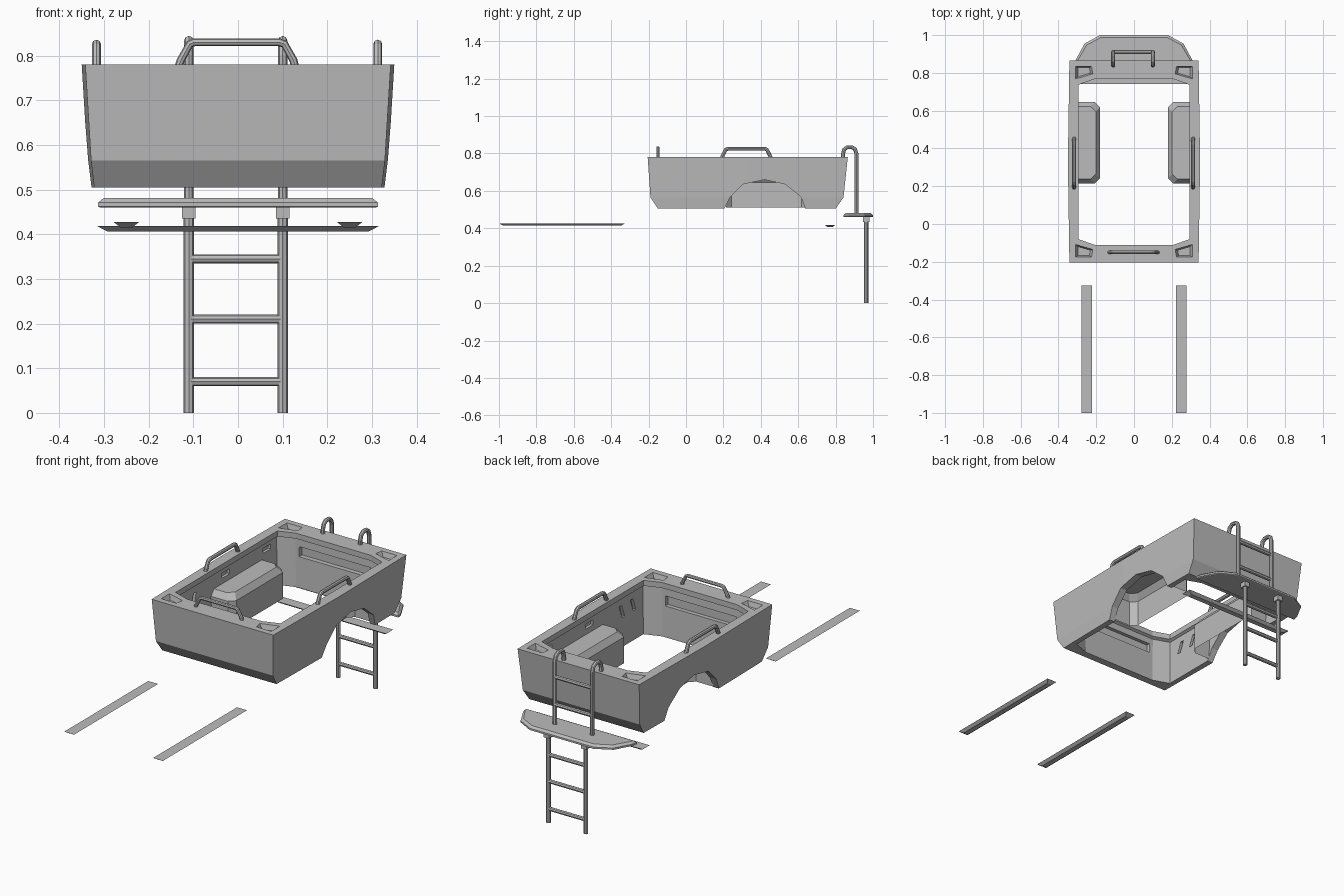
import bpy, bmesh
from mathutils import Vector

cube = bpy.data.objects.get("Cube")
if cube:
    bpy.data.objects.remove(cube)

GREY = (0.5, 0.5, 0.5, 1)
grey = bpy.data.materials.new("plain grey")
grey.use_nodes = True
grey.diffuse_color = GREY
grey.node_tree.nodes["Principled BSDF"].inputs["Base Color"].default_value = GREY


def finish(name, bm, fix=True):
    if fix:
        bmesh.ops.recalc_face_normals(bm, faces=bm.faces)
    mesh = bpy.data.meshes.new(name)
    bm.to_mesh(mesh)
    bm.free()
    mesh.materials.append(grey)
    ob = bpy.data.objects.new(name, mesh)
    bpy.context.collection.objects.link(ob)
    return ob


def loft(bm, rings):
    """Closed solid through matching rings of points."""
    loops = [[bm.verts.new(p) for p in ring] for ring in rings]
    n = len(loops[0])
    for a, b in zip(loops, loops[1:]):
        for i in range(n):
            j = (i + 1) % n
            bm.faces.new((a[i], a[j], b[j], b[i]))
    bm.faces.new(loops[0][::-1])
    bm.faces.new(loops[-1])


def ring(points, z):
    return [(x, y, z) for x, y in points]


def box(bm, lo, hi):
    corners = [(lo[0], lo[1]), (hi[0], lo[1]), (hi[0], hi[1]), (lo[0], hi[1])]
    loft(bm, [ring(corners, lo[2]), ring(corners, hi[2])])


def tube(name, points, radius):
    """Faceted bar along a path."""
    curve = bpy.data.curves.new(name, "CURVE")
    curve.dimensions = "3D"
    curve.bevel_depth = radius
    curve.bevel_resolution = 2
    curve.use_fill_caps = True
    spline = curve.splines.new("POLY")
    spline.use_smooth = False
    spline.points.add(len(points) - 1)
    for p, co in zip(spline.points, points):
        p.co = (*co, 1)
    temp = bpy.data.objects.new(name, curve)
    bpy.context.collection.objects.link(temp)
    bpy.context.view_layer.update()
    mesh = bpy.data.meshes.new_from_object(temp.evaluated_get(bpy.context.evaluated_depsgraph_get()))
    bpy.data.objects.remove(temp)
    mesh.materials.clear()
    mesh.materials.append(grey)
    bpy.context.collection.objects.link(bpy.data.objects.new(name, mesh))


def cut(target, cutter):
    """Subtract the cutter and bake the result."""
    mod = target.modifiers.new("cut", "BOOLEAN")
    mod.operation = "DIFFERENCE"
    mod.solver = "EXACT"
    mod.object = cutter
    bpy.context.view_layer.update()
    mesh = bpy.data.meshes.new_from_object(target.evaluated_get(bpy.context.evaluated_depsgraph_get()))
    target.modifiers.clear()
    target.data = mesh
    bpy.data.objects.remove(cutter)


# Tub body: tapered outside with a slight bulge along the sides
MID = 0.33


def outside(x, y0, y1, z):
    return ring([(-x, y0), (x, y0), (x + 0.008, MID), (x, y1), (-x, y1), (-x - 0.008, MID)], z)


bm = bmesh.new()
loft(bm, [outside(0.322, -0.15, 0.80, 0.505), outside(0.329, -0.19, 0.842, 0.565),
          outside(0.342, -0.205, 0.865, 0.78)])
tub = finish("tub_body", bm)


# Opening with chamfered corners and an overhanging lip
def opening(g, z):
    x, y0, y1, c, d = 0.295 + g, -0.11 - g, 0.767 + g, 0.085, 0.03
    return ring([(-x + c, y0), (x - c, y0), (x, y0 + d), (x, y1 - d),
                 (x - c, y1), (-x + c, y1), (-x, y1 - d), (-x, y0 + d)], z)


bm = bmesh.new()
loft(bm, [opening(0, 0.45), opening(0.002, 0.52), opening(0.013, 0.745),
          opening(0, 0.752), opening(0, 0.85)])
cut(tub, finish("opening_cutter", bm))

# Wheel arches, rim pockets and wall recesses
bm = bmesh.new()
arch = [(0.19, 0.45), (0.205, 0.505), (0.235, 0.565), (0.305, 0.635), (0.42, 0.66),
        (0.53, 0.635), (0.615, 0.567), (0.638, 0.505), (0.65, 0.45)]
loft(bm, [[(x, y, z) for y, z in arch] for x in (-0.5, 0.5)])
pocket = [(0.31, 0.835), (0.225, 0.835), (0.218, 0.795), (0.31, 0.768)]
for sx in (-1, 1):
    for sy in (-1, 1):
        outline = [(sx * x, MID + sy * (y - MID)) for x, y in pocket]
        cx = sum(p[0] for p in outline) / 4
        cy = sum(p[1] for p in outline) / 4
        small = [(cx + (x - cx) * 0.72, cy + (y - cy) * 0.72) for x, y in outline]
        loft(bm, [ring(small, 0.755), ring(outline, 0.78), ring(outline, 0.80)])
    for y in (0.34, 0.67):
        a, b = sorted((sx * 0.28, sx * 0.32))
        box(bm, (a, y - 0.03, 0.70), (b, y + 0.03, 0.725))
    for y in (-0.03, 0.06):
        loft(bm, [[(x, y, 0.65), (x, y + 0.02, 0.65), (x, y + 0.04, 0.71), (x, y + 0.02, 0.71)]
                  for x in (sx * 0.28, sx * 0.32)])
box(bm, (-0.2, -0.14, 0.66), (0.2, -0.08, 0.71))
box(bm, (-0.2, 0.74, 0.66), (0.2, 0.80, 0.71))
cut(tub, finish("detail_cutter", bm))

# Wheel boxes: chamfered covers, open below and towards the arches
for side, sx in (("left", 1), ("right", -1)):
    def cover(g, z):
        x, y0, y1, c = 0.18 + g, 0.215 + g, 0.645 - g, 0.028
        return ring([(sx * px, py) for px, py in [(0.302, y0), (x + c, y0), (x, y0 + c),
                                                  (x, y1 - c), (x + c, y1), (0.302, y1)]], z)
    bm = bmesh.new()
    loft(bm, [cover(0, 0.512), cover(0, 0.645), cover(0.022, 0.675)])
    bmesh.ops.recalc_face_normals(bm, faces=bm.faces)
    away = Vector((sx, 0, 0))
    gone = [f for f in bm.faces if f.normal.z < -0.9 or f.normal.dot(away) > 0.9]
    bmesh.ops.delete(bm, geom=gone, context="FACES")
    finish(side + "_wheel_box", bm, fix=False)

# Grab handles
tube("front_handle", [(-0.135, -0.15, 0.77), (-0.128, -0.15, 0.79), (-0.108, -0.15, 0.826),
                      (-0.098, -0.15, 0.83), (0.092, -0.15, 0.83), (0.104, -0.15, 0.826),
                      (0.124, -0.15, 0.79), (0.129, -0.15, 0.77)], 0.009)
for side, x in (("left", 0.313), ("right", -0.317)):
    tube(side + "_handle", [(x, 0.19, 0.77), (x, 0.197, 0.79), (x, 0.212, 0.82), (x, 0.225, 0.826),
                            (x, 0.42, 0.826), (x, 0.433, 0.82), (x, 0.448, 0.79), (x, 0.455, 0.77)], 0.01)

# Rear step with clipped corners and a bevelled top
bm = bmesh.new()


def step(g, z):
    half = [(0.313 - g, 0.842 + g), (0.308 - g, 0.87), (0.262 - g, 0.955 - g * 0.6), (0.18 - g * 0.4, 1.0 - g)]
    return ring(half + [(-x, y) for x, y in reversed(half)], z)


loft(bm, [step(0.004, 0.46), step(0, 0.462), step(0, 0.471), step(0.012, 0.481)])
finish("rear_step", bm)

# Ladder: hooped upper rails, straight lower rails, brackets and rungs
RAILS = (-0.11, 0.1)
for side, x in (("right", RAILS[0]), ("left", RAILS[1])):
    tube(side + "_upper_rail", [(x, 0.84, 0.77), (x, 0.84, 0.80), (x, 0.846, 0.822), (x, 0.862, 0.834),
                                (x, 0.887, 0.834), (x, 0.904, 0.822), (x, 0.911, 0.80), (x, 0.911, 0.475)], 0.0105)
    tube(side + "_lower_rail", [(x, 0.963, 0), (x, 0.963, 0.45)], 0.0115)
    bm = bmesh.new()
    box(bm, (x - 0.015, 0.946, 0.435), (x + 0.015, 0.98, 0.461))
    finish(side + "_rail_bracket", bm)
for i, (y, z) in enumerate([(0.963, 0.07), (0.963, 0.21), (0.963, 0.345), (0.911, 0.58), (0.911, 0.72)]):
    tube("rung_%d" % (i + 1), [(RAILS[0], y, z), (RAILS[1], y, z)], 0.01)


# Thin tapered strips: two front skids and the rear cross strip
def strip(name, x0, x1, y0, y1, z0, z1, tx, ty):
    bm = bmesh.new()
    loft(bm, [ring([(x0 + a, y0 + b), (x1 - a, y0 + b), (x1 - a, y1 - b), (x0 + a, y1 - b)], z)
              for a, b, z in ((tx, ty, z0), (0, 0, z1))])
    finish(name, bm)


strip("right_skid", -0.278, -0.222, -1.0, -0.325, 0.415, 0.427, 0.015, 0.02)
strip("left_skid", 0.222, 0.278, -1.0, -0.325, 0.415, 0.427, 0.015, 0.02)
strip("rear_cross_strip", -0.315, 0.315, 0.742, 0.798, 0.406, 0.418, 0.023, 0.015)
